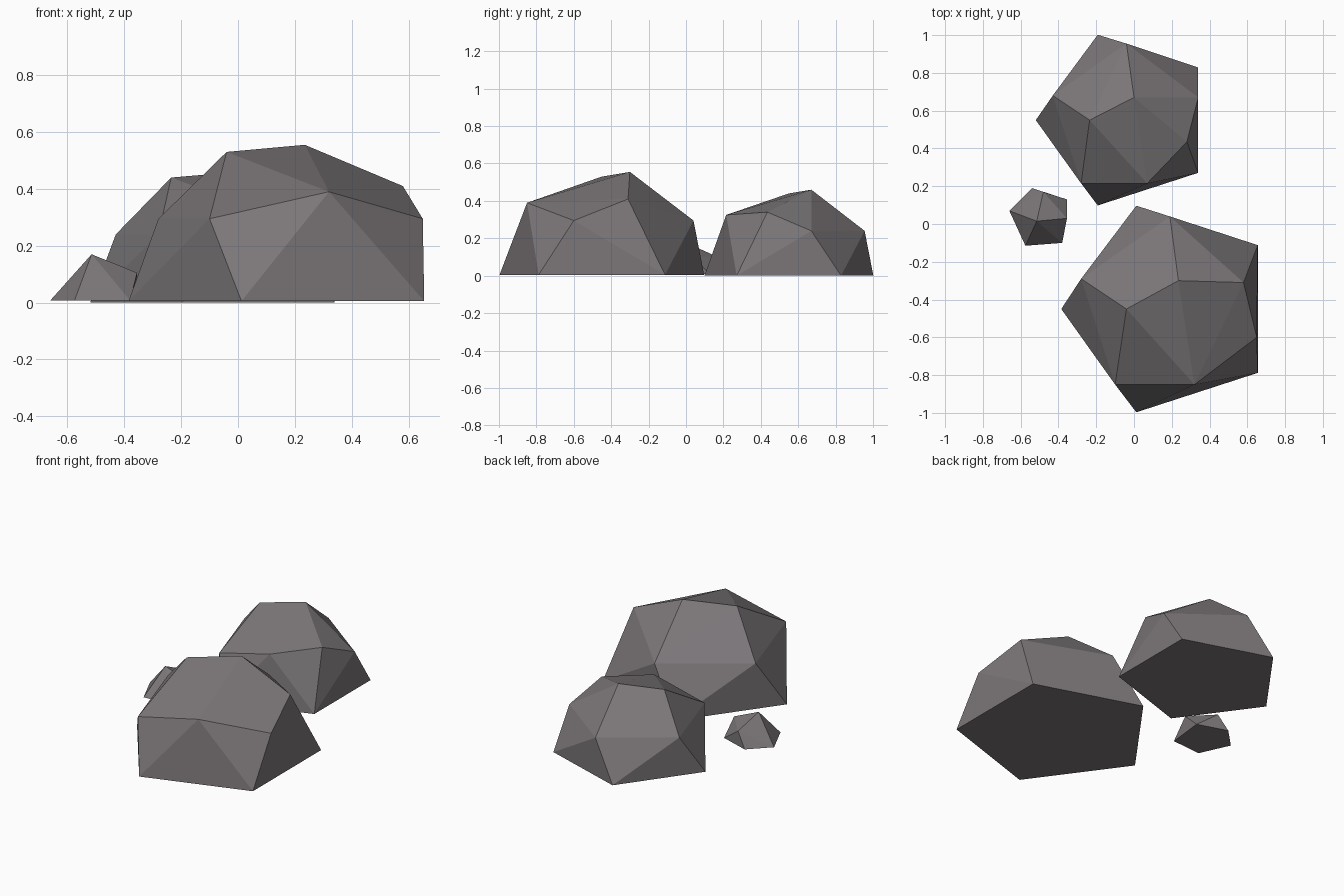
import bpy
import bmesh
from math import cos, sin, pi, radians

default_cube = bpy.data.objects.get("Cube")
if default_cube:
    bpy.data.objects.remove(default_cube, do_unlink=True)

# One flat stone colour for every rock
stone = bpy.data.materials.new("warm_grey_stone")
stone.use_nodes = True
colour = (0.20, 0.183, 0.191, 1.0)
stone.diffuse_color = colour
shader = next(n for n in stone.node_tree.nodes if n.type == 'BSDF_PRINCIPLED')
shader.inputs["Base Color"].default_value = colour
shader.inputs["Roughness"].default_value = 0.9


def pentagon(centre_x, centre_y, radius, height):
    """Corners of a regular pentagonal footprint pointing towards -x."""
    angles = [pi + 2 * pi * i / 5 for i in range(5)]
    return [(centre_x + radius * cos(a), centre_y + radius * sin(a), height)
            for a in angles]


def build_rock(name, footprint, facets):
    """Wrap the footprint and the upper facet corners in a flat-shaded hull."""
    bm = bmesh.new()
    for corner in footprint + facets:
        bm.verts.new(corner)
    hull = bmesh.ops.convex_hull(bm, input=bm.verts[:])
    # Discard any corners that do not lie on the hull
    leftover = {v for v in hull["geom_interior"] + hull["geom_unused"]
                if isinstance(v, bmesh.types.BMVert)}
    bmesh.ops.delete(bm, geom=list(leftover), context='VERTS')
    # Merge the coplanar triangles of the underside
    bmesh.ops.dissolve_limit(bm, angle_limit=radians(1),
                             verts=bm.verts[:], edges=bm.edges[:])
    bmesh.ops.recalc_face_normals(bm, faces=bm.faces[:])

    mesh = bpy.data.meshes.new(name)
    bm.to_mesh(mesh)
    bm.free()
    mesh.materials.append(stone)
    rock = bpy.data.objects.new(name, mesh)
    bpy.context.collection.objects.link(rock)
    return rock


# Large front boulder: shoulder corners, then the crown
build_rock("large_rock", pentagon(0.19, -0.45, 0.575, 0.005), [
    (-0.28, -0.29, 0.295), (0.19, 0.04, 0.295), (0.65, -0.60, 0.295),
    (-0.10, -0.85, 0.295), (0.32, -0.85, 0.39), (0.58, -0.31, 0.41),
    (-0.04, -0.45, 0.53), (0.235, -0.30, 0.555)])

# Medium boulder behind it
build_rock("medium_rock", pentagon(-0.045, 0.55, 0.475, 0.0), [
    (-0.43, 0.68, 0.24), (-0.04, 0.955, 0.24), (0.34, 0.67, 0.24),
    (-0.28, 0.215, 0.24), (0.07, 0.215, 0.325), (0.28, 0.435, 0.34),
    (-0.235, 0.55, 0.44), (0.0, 0.67, 0.46)])

# Small stone beside them, with an uneven footprint and a peaked top
build_rock("small_rock", [
    (x, y, 0.008) for x, y in ((-0.66, 0.07), (-0.54, 0.19), (-0.355, 0.13),
                               (-0.38, -0.10), (-0.575, -0.115))], [
    (-0.48, 0.17, 0.10), (-0.355, 0.03, 0.105), (-0.515, 0.015, 0.17)])
